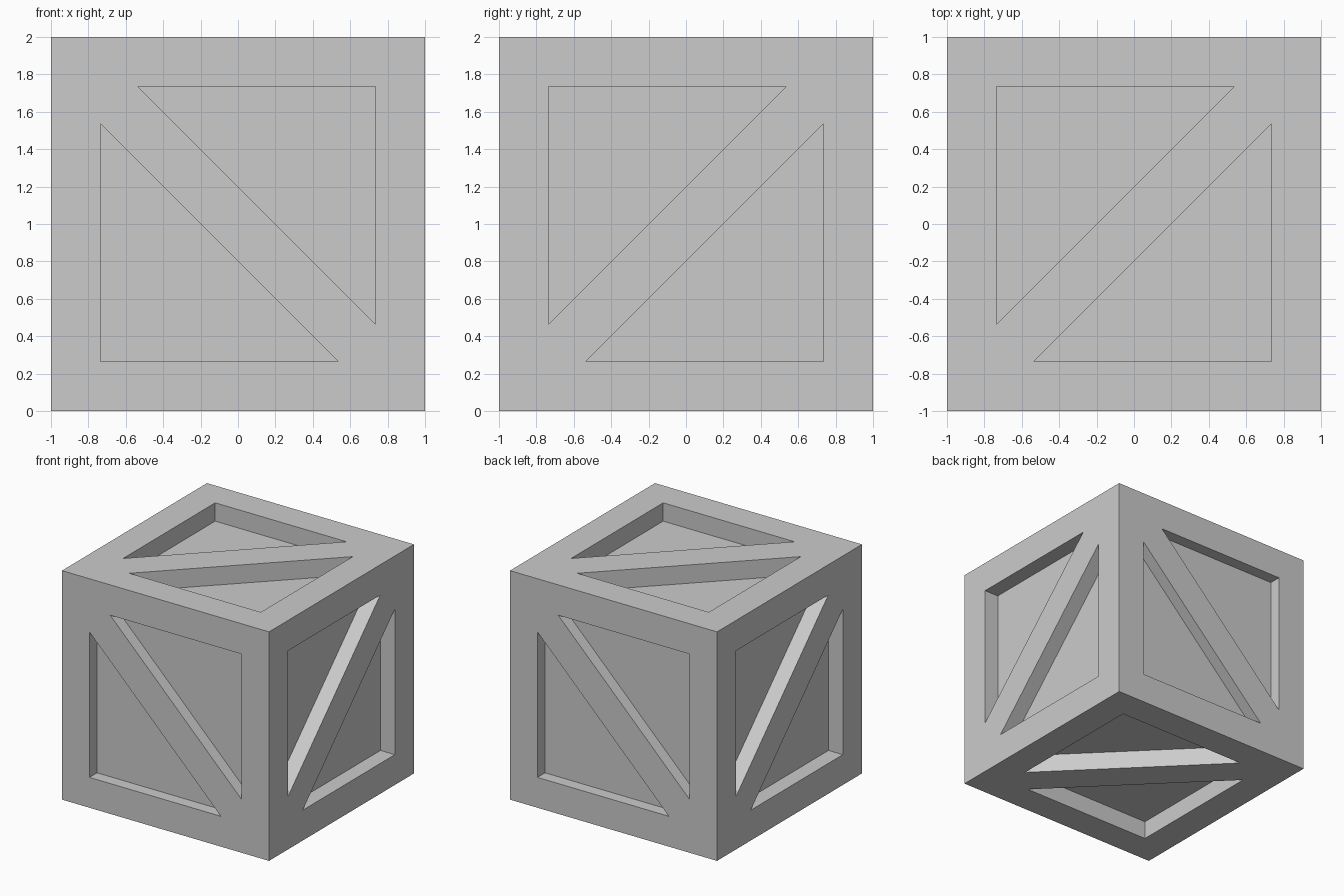
import bpy, bmesh
from mathutils import Vector

if "Cube" in bpy.data.objects:
    bpy.data.objects.remove(bpy.data.objects["Cube"])

EDGE = 0.735                    # inner edge of the frame
GAP = 0.2                       # half of the brace width, measured along an edge
DEPTH = (0.138, 0.105, 0.16)    # recess depth on the x, y and z faces

# Crate body
bpy.ops.mesh.primitive_cube_add(size=2, location=(0, 0, 1))
crate = bpy.context.object
crate.name = "crate"

# Triangular recess cutters: two per face, either side of the diagonal brace
bm = bmesh.new()


def add_prism(axis, side, mirror):
    corners = [(-EDGE, EDGE), (EDGE - GAP, EDGE), (-EDGE, GAP - EDGE)]
    verts = []
    for u, v in corners:
        p = Vector((0, 0, 0))
        p[axis] = side * (1 - DEPTH[axis])
        p[(axis + 1) % 3] = u * mirror * side   # brace leans the other way on opposite faces
        p[(axis + 2) % 3] = v * mirror
        p.z += 1
        verts.append(bm.verts.new(p))
    face = bm.faces.new(verts)
    ext = bmesh.ops.extrude_face_region(bm, geom=[face])["geom"]
    push = Vector((0, 0, 0))
    push[axis] = side * (DEPTH[axis] + 0.1)
    bmesh.ops.translate(bm, vec=push, verts=[g for g in ext if isinstance(g, bmesh.types.BMVert)])


for axis in range(3):
    for side in (1, -1):
        for mirror in (1, -1):
            add_prism(axis, side, mirror)

bmesh.ops.recalc_face_normals(bm, faces=bm.faces)
mesh = bpy.data.meshes.new("recess_cutter")
bm.to_mesh(mesh)
bm.free()
cutter = bpy.data.objects.new("recess_cutter", mesh)
cutter.hide_render = True
bpy.context.collection.objects.link(cutter)

# Carve the recesses
mod = crate.modifiers.new("recesses", "BOOLEAN")
mod.operation = "DIFFERENCE"
mod.solver = "EXACT"
mod.object = cutter
bpy.context.view_layer.objects.active = crate
bpy.ops.object.modifier_apply(modifier=mod.name)
bpy.data.objects.remove(cutter)
